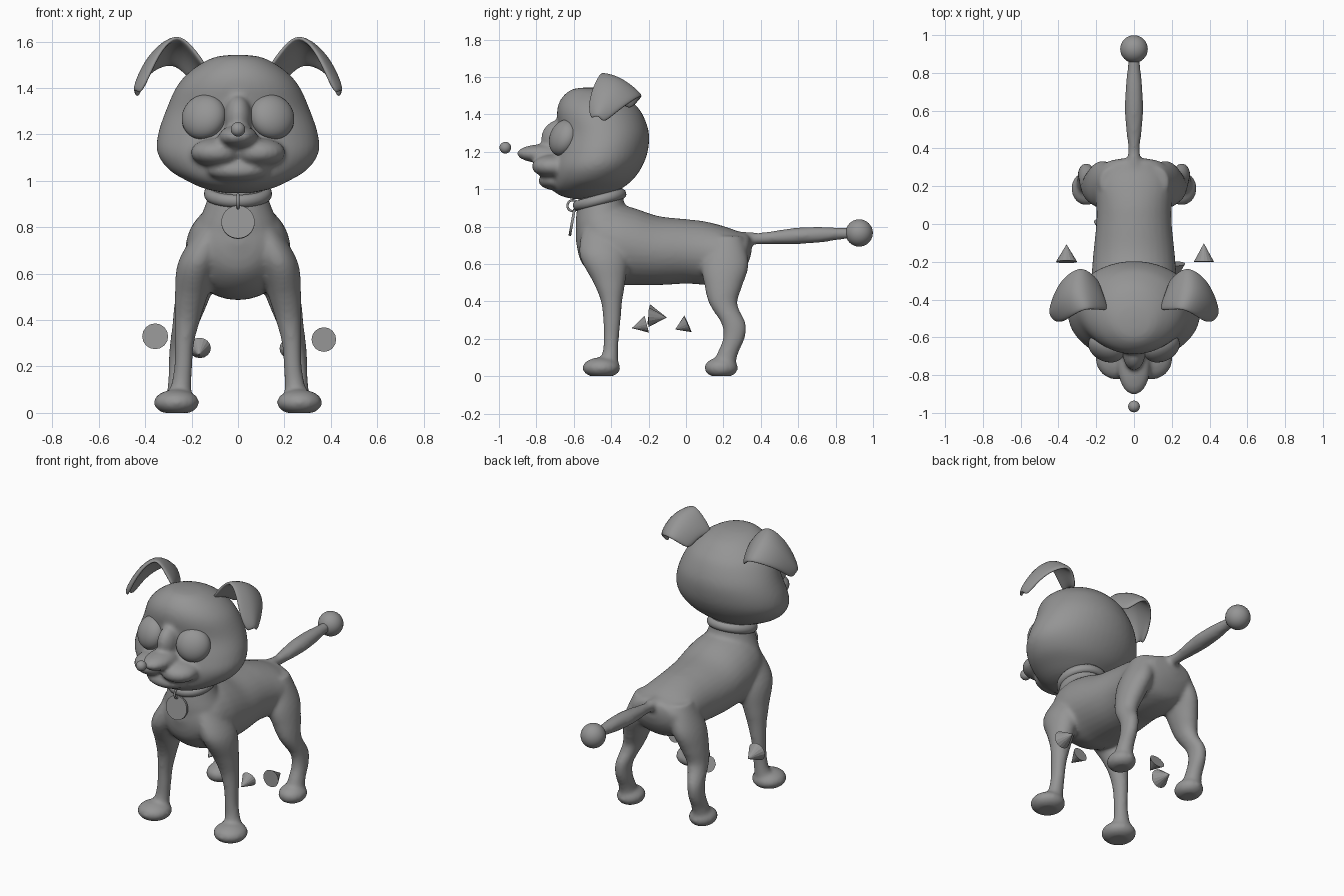
import bpy
import bmesh
import math
from mathutils import Matrix, Vector

default_cube = bpy.data.objects.get("Cube")
if default_cube:
    bpy.data.objects.remove(default_cube, do_unlink=True)

grey = bpy.data.materials.new("clay_grey")
grey.use_nodes = True
grey.diffuse_color = (.3, .3, .3, 1)
grey.node_tree.nodes["Principled BSDF"].inputs["Base Color"].default_value = grey.diffuse_color


def finish(name, bm, smooth=True):
    """Turn a bmesh into a named, coloured object."""
    bmesh.ops.recalc_face_normals(bm, faces=bm.faces)
    for face in bm.faces:
        face.smooth = smooth
    mesh = bpy.data.meshes.new(name)
    bm.to_mesh(mesh)
    bm.free()
    mesh.materials.append(grey)
    obj = bpy.data.objects.new(name, mesh)
    bpy.context.collection.objects.link(obj)
    return obj


def fuse(obj, voxel, passes):
    """Blend overlapping shells into one soft skin."""
    remesh = obj.modifiers.new("blend", "REMESH")
    remesh.mode = "VOXEL"
    remesh.voxel_size = voxel
    remesh.use_smooth_shade = True
    soften = obj.modifiers.new("soften", "SMOOTH")
    soften.factor = .5
    soften.iterations = passes


def ellipsoid(bm, centre, radii, turn=Matrix()):
    place = Matrix.Translation(centre) @ turn @ Matrix.Diagonal((*radii, 1))
    bmesh.ops.create_uvsphere(bm, u_segments=32, v_segments=20, radius=1, matrix=place)


def spline(rows, steps=5):
    """Smoothly interpolate rows of section values."""
    result = []
    for i in range(len(rows) - 1):
        a, b = rows[max(i - 1, 0)], rows[i]
        c, d = rows[i + 1], rows[min(i + 2, len(rows) - 1)]
        for k in range(steps):
            t = k / steps
            result.append([q + t / 2 * (r - p + t * (2*p - 5*q + 4*r - s + t * (3*(q - r) + s - p)))
                           for p, q, r, s in zip(a, b, c, d)])
    return result + [list(rows[-1])]


def loft(bm, axis, rows, segments=32):
    """Skin elliptical sections: position along axis, centre u, v and radii u, v."""
    rings = []
    for along, u, v, ru, rv in spline(rows):
        ring = []
        for k in range(segments):
            angle = math.tau * k / segments
            pu = u + max(ru, .002) * math.cos(angle)
            pv = v + max(rv, .002) * math.sin(angle)
            ring.append(bm.verts.new((pu, pv, along) if axis == "z" else (pu, along, pv)))
        rings.append(ring)
    for low, high in zip(rings, rings[1:]):
        for k in range(segments):
            n = (k + 1) % segments
            bm.faces.new((low[k], low[n], high[n], high[k]))
    bm.faces.new(rings[0])
    bm.faces.new(rings[-1])


def torus(name, major, minor, matrix, squash=1):
    bm = bmesh.new()
    around, across = 40, 14
    grid = []
    for i in range(around):
        a = math.tau * i / around
        ring = []
        for j in range(across):
            b = math.tau * j / across
            r = major + minor * math.cos(b)
            ring.append(bm.verts.new(matrix @ Vector(
                (r * math.cos(a), r * math.sin(a), squash * minor * math.sin(b)))))
        grid.append(ring)
    for i in range(around):
        for j in range(across):
            p, q = grid[i], grid[(i + 1) % around]
            n = (j + 1) % across
            bm.faces.new((p[j], q[j], q[n], p[n]))
    return finish(name, bm)


# Torso, neck, legs and tail fused into one skin
bm = bmesh.new()
torso = [  # y, bottom, top, half width
    (-.588, .72, .76, .03), (-.56, .61, .86, .12), (-.48, .53, .91, .2),
    (-.38, .49, .92, .225), (-.28, .487, .9, .225), (-.15, .487, .857, .215),
    (0, .495, .84, .2), (.1, .49, .828, .2), (.2, .5, .803, .21),
    (.28, .53, .775, .19), (.33, .6, .76, .14), (.35, .66, .73, .04)]
loft(bm, "y", [(y, 0, (lo + hi) / 2, w, (hi - lo) / 2) for y, lo, hi, w in torso])
loft(bm, "z", [(.68, 0, -.42, .2, .16), (.8, 0, -.435, .18, .155),
               (.88, 0, -.45, .147, .135), (.95, 0, -.455, .125, .12), (1.03, 0, -.46, .12, .12)])
loft(bm, "y", [(.27, 0, .725, .07, .05), (.33, 0, .735, .04, .036), (.4, 0, .737, .031, .031),
               (.5, 0, .744, .042, .038), (.6, 0, .751, .049, .044), (.72, 0, .757, .045, .042),
               (.82, 0, .762, .035, .032), (.92, 0, .765, .027, .027)])
front_leg = [
    (.8, .1, -.45, .07, .1), (.65, .17, -.44, .088, .13), (.5, .202, -.41, .07, .085),
    (.4, .218, -.398, .055, .057), (.3, .231, -.396, .042, .047), (.2, .236, -.4, .039, .041),
    (.12, .245, -.405, .044, .043), (.04, .26, -.42, .06, .06)]
rear_leg = [
    (.75, .12, .22, .06, .08), (.6, .165, .21, .08, .125), (.48, .2, .2, .072, .1),
    (.385, .225, .2, .057, .075), (.28, .25, .255, .045, .065), (.2, .255, .255, .044, .058),
    (.12, .255, .222, .047, .056), (.04, .255, .2, .06, .06)]
for side in (1, -1):
    for rows in (front_leg, rear_leg):
        loft(bm, "z", [(z, side * x, y, rx, ry) for z, x, y, rx, ry in rows])
    ellipsoid(bm, (side * .265, -.452, .045), (.098, .102, .056))
    ellipsoid(bm, (side * .252, .188, .045), (.08, .09, .056))
for vert in bm.verts:
    vert.co.z = max(vert.co.z, 0)
fuse(finish("body", bm), .012, 7)

# Head with muzzle, lips and chin
bm = bmesh.new()
skull = [  # z, front, back, half width
    (.947, -.6, -.5, .05), (.965, -.67, -.42, .14), (1, -.715, -.35, .22),
    (1.05, -.725, -.285, .3), (1.12, -.725, -.235, .347), (1.2, -.705, -.205, .345),
    (1.3, -.68, -.198, .312), (1.4, -.69, -.232, .268), (1.46, -.68, -.28, .22),
    (1.505, -.65, -.34, .16), (1.533, -.61, -.42, .1), (1.543, -.56, -.49, .03)]
loft(bm, "z", [(z, 0, (f + b) / 2, w, (b - f) / 2) for z, f, b, w in skull], 48)
ellipsoid(bm, (0, -.765, 1.19), (.085, .14, .05))
ellipsoid(bm, (0, -.68, 1.27), (.06, .095, .1))
ellipsoid(bm, (0, -.7, 1.045), (.135, .09, .05))
for side in (1, -1):
    ellipsoid(bm, (side * .09, -.71, 1.122), (.115, .115, .062))
fuse(finish("head", bm), .012, 8)

# Eyes, ears
ear_rows = [  # front edge, back edge
    ((.13, -.46, 1.48), (.19, -.3, 1.42)), ((.2, -.455, 1.58), (.24, -.25, 1.475)),
    ((.26, -.45, 1.635), (.29, -.225, 1.505)), ((.33, -.49, 1.57), (.37, -.28, 1.475)),
    ((.38, -.525, 1.46), (.415, -.36, 1.42)), ((.42, -.51, 1.37), (.432, -.44, 1.35))]
for side, label in ((1, "left"), (-1, "right")):
    bm = bmesh.new()
    turn = Matrix.Rotation(side * math.radians(25), 4, "Z") @ Matrix.Rotation(math.radians(-20), 4, "X")
    ellipsoid(bm, (side * .147, -.655, 1.275), (.1, .068, .1), turn)
    finish(label + "_eye", bm)

    bm = bmesh.new()
    rows = []
    for i, (front, back) in enumerate(ear_rows):
        front, back = Vector(front), Vector(back)
        outward = Vector((.6 if i > 1 else 0, 0, .8)) * .035
        row = []
        for k in range(5):
            t = k / 4
            p = front.lerp(back, t) + outward * math.sin(math.pi * t)
            row.append(bm.verts.new((side * p.x, p.y, p.z)))
        rows.append(row)
    for low, high in zip(rows, rows[1:]):
        for k in range(4):
            bm.faces.new((low[k], low[k + 1], high[k + 1], high[k]))
    ear = finish(label + "_ear", bm)
    thick = ear.modifiers.new("thickness", "SOLIDIFY")
    thick.thickness = .024
    thick.offset = 0
    ear.modifiers.new("rounding", "SUBSURF").levels = 2
    ear.modifiers["rounding"].render_levels = 2

# Floating nose tip and tail ball
for name, centre, radius in (("nose", (0, -.966, 1.222), .031), ("tail_ball", (0, .926, .766), .073)):
    bm = bmesh.new()
    ellipsoid(bm, centre, (radius,) * 3)
    finish(name, bm)

# Collar, link and round tag
tilt = Matrix.Rotation(math.radians(15), 4, "X")
torus("collar", .123, .024, Matrix.Translation((0, -.462, .944)) @ tilt, 1.15)
torus("tag_link", .029, .006,
      Matrix.Translation((0, -.605, .912)) @ Matrix.Rotation(math.pi / 2, 4, "Y"))
bm = bmesh.new()
lean = Matrix.Rotation(math.radians(80), 4, "X")
bmesh.ops.create_cone(bm, cap_ends=True, segments=40, radius1=.072, radius2=.072, depth=.014,
                      matrix=Matrix.Translation((0, -.609, .822)) @ lean)
finish("tag", bm, False)

# Loose cones near the legs: base centre, tip, base radius
cones = [((-.357, -.2, .33), (-.357, -.108, .318), .056),
         ((.37, -.2, .316), (.37, -.102, .314), .053),
         ((-.165, .01, .28), (-.168, -.058, .25), .048),
         ((.225, -.21, .278), (.225, -.29, .257), .046)]
for number, (base, tip, radius) in enumerate(cones):
    base, tip = Vector(base), Vector(tip)
    aim = (tip - base).to_track_quat("Z", "Y").to_matrix().to_4x4()
    bm = bmesh.new()
    bmesh.ops.create_cone(bm, cap_ends=True, segments=16, radius1=radius, radius2=0,
                          depth=(tip - base).length,
                          matrix=Matrix.Translation((base + tip) / 2) @ aim)
    finish("loose_cone_" + "abcd"[number], bm, False)
